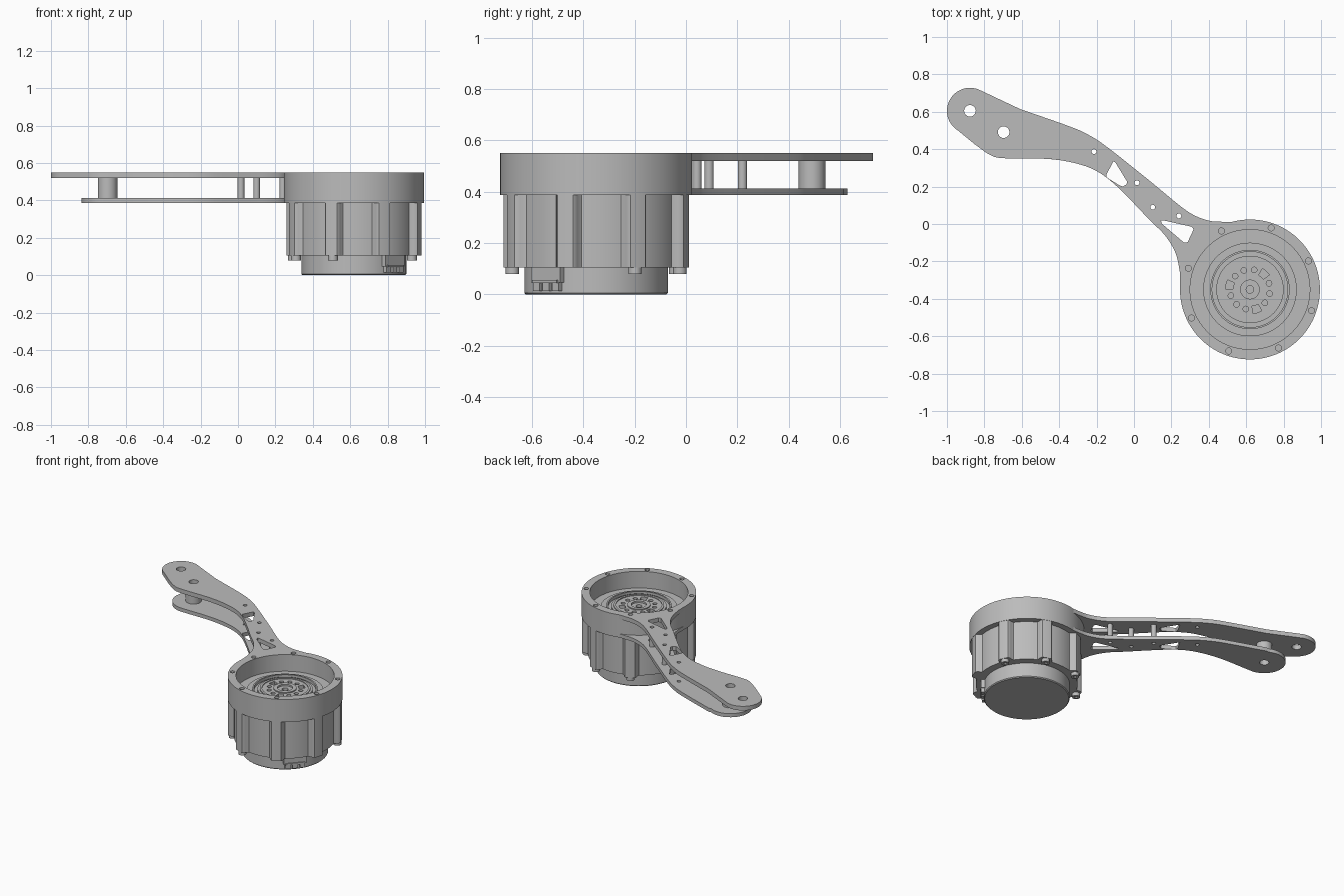
import bpy, bmesh
from math import cos, sin, pi, radians, hypot
from mathutils import Matrix, Vector

cube = bpy.data.objects.get("Cube")
if cube:
    bpy.data.objects.remove(cube, do_unlink=True)

grey = bpy.data.materials.new("machined_grey")
grey.use_nodes = True
grey.diffuse_color = (0.5, 0.5, 0.5, 1)
grey.node_tree.nodes["Principled BSDF"].inputs["Base Color"].default_value = (0.5, 0.5, 0.5, 1)

CX, CY = 0.62, -0.35           # motor axis
RING_R = 0.374
BOLT_R = 0.348
BOLTS = [26 + 45 * k for k in range(8)]


def add_mesh(name, mesh, angle=30):
    ob = bpy.data.objects.new(name, mesh)
    bpy.context.collection.objects.link(ob)
    mesh.materials.clear()
    mesh.materials.append(grey)
    bpy.ops.object.select_all(action='DESELECT')
    ob.select_set(True)
    bpy.context.view_layer.objects.active = ob
    bpy.ops.object.shade_smooth_by_angle(angle=radians(angle))
    return ob


def polar(r, deg, c=(CX, CY)):
    return (c[0] + r * cos(radians(deg)), c[1] + r * sin(radians(deg)))


def arc(c, r, a0, a1, n):
    return [polar(r, a0 + (a1 - a0) * i / n, c) for i in range(n + 1)]


def circle(c, r, n=24):
    return arc(c, r, 0, 360, n)[:-1]


def smooth_path(pts, n=6):
    """Catmull-Rom curve through the points."""
    v = [Vector(p) for p in pts]
    v = [2 * v[0] - v[1]] + v + [2 * v[-1] - v[-2]]
    out = []
    for a, b, c, d in zip(v, v[1:], v[2:], v[3:]):
        for i in range(n):
            t = i / n
            out.append(0.5 * (2 * b + (c - a) * t + (2 * a - 5 * b + 4 * c - d) * t * t
                              + (3 * b - a - 3 * c + d) * t ** 3))
    return [tuple(p) for p in out] + [tuple(pts[-1])]


def slab(name, loops, z0, z1):
    """Extrude a flat outline; the loops after the first are holes."""
    cu = bpy.data.curves.new(name, 'CURVE')
    cu.dimensions = '2D'
    cu.fill_mode = 'BOTH'
    cu.extrude = (z1 - z0) / 2
    for loop in loops:
        sp = cu.splines.new('POLY')
        sp.points.add(len(loop) - 1)
        for p, q in zip(sp.points, loop):
            p.co = (q[0], q[1], 0, 1)
        sp.use_cyclic_u = True
    tmp = bpy.data.objects.new(name + "_outline", cu)
    bpy.context.collection.objects.link(tmp)
    dg = bpy.context.evaluated_depsgraph_get()
    mesh = bpy.data.meshes.new_from_object(tmp.evaluated_get(dg))
    bpy.data.objects.remove(tmp, do_unlink=True)
    bm = bmesh.new()
    bm.from_mesh(mesh)
    bmesh.ops.remove_doubles(bm, verts=bm.verts, dist=0.0002)
    bmesh.ops.recalc_face_normals(bm, faces=bm.faces)
    bmesh.ops.translate(bm, verts=bm.verts, vec=(0, 0, (z0 + z1) / 2))
    bm.to_mesh(mesh)
    bm.free()
    mesh.name = name
    return add_mesh(name, mesh)


def lathe(name, profile, steps=96):
    """Spin an (r, z) profile round the motor axis."""
    bm = bmesh.new()
    vs = [bm.verts.new((r, 0, z)) for r, z in profile]
    es = [bm.edges.new(e) for e in zip(vs, vs[1:])]
    bmesh.ops.spin(bm, geom=vs + es, cent=(0, 0, 0), axis=(0, 0, 1),
                   angle=2 * pi, steps=steps, use_duplicate=False)
    bmesh.ops.remove_doubles(bm, verts=bm.verts, dist=0.0002)
    bmesh.ops.recalc_face_normals(bm, faces=bm.faces)
    bmesh.ops.translate(bm, verts=bm.verts, vec=(CX, CY, 0))
    mesh = bpy.data.meshes.new(name)
    bm.to_mesh(mesh)
    bm.free()
    return add_mesh(name, mesh)


def box(name, r, deg, side, size, z):
    """Box at a radius from the motor axis, turned to face outwards."""
    bm = bmesh.new()
    m = (Matrix.Translation((CX, CY, 0)) @ Matrix.Rotation(radians(deg), 4, 'Z')
         @ Matrix.Translation((r, side, z)) @ Matrix.Diagonal((*size, 1)))
    bmesh.ops.create_cube(bm, size=1, matrix=m)
    mesh = bpy.data.meshes.new(name)
    bm.to_mesh(mesh)
    bm.free()
    return add_mesh(name, mesh)


# Arm plates: shared edges, with a different rounded end on each
upper = [(-0.61, 0.615), (-0.34, 0.52), (-0.235, 0.472), (-0.135, 0.405), (0.085, 0.23),
         (0.245, 0.098), (0.325, 0.045), (0.405, 0.017), (0.47, 0.012), (0.525, 0.012)]
lower = [(0.247, -0.33), (0.244, -0.25), (0.22, -0.15), (0.165, -0.06), (0.085, 0.02),
         (-0.02, 0.13), (-0.13, 0.235), (-0.235, 0.30), (-0.37, 0.337), (-0.50, 0.35)]
root = arc((CX, CY), RING_R - 0.001, 106, 175, 24)
tip, pivot = (-0.877, 0.605), (-0.697, 0.491)
end_top = smooth_path(lower + [(-0.70, 0.352), (-0.77, 0.37), (-0.85, 0.425)])
top_outline = end_top + arc(tip, 0.123, 238, 63, 28) + smooth_path(upper) + root
low_outline = smooth_path(lower + [(-0.64, 0.351)]) + arc(pivot, 0.139, 265, 62, 28) + smooth_path(upper) + root

posts = [(0.016, 0.22), (0.10, 0.09), (0.24, 0.043)]
holes = [circle(p, 0.013, 16) for p in posts + [(-0.214, 0.387)]] + [circle(pivot, 0.031)]
holes.append([(-0.11, 0.335), (-0.10, 0.33), (-0.036, 0.225), (-0.04, 0.212),
              (-0.06, 0.2), (-0.075, 0.205), (-0.147, 0.25), (-0.147, 0.265)])
holes.append([(0.145, 0.018), (0.155, 0.02), (0.31, -0.015), (0.318, -0.03),
              (0.287, -0.097), (0.268, -0.1), (0.148, 0.002)])
slab("top_arm_plate", [top_outline] + holes + [circle(tip, 0.031)], 0.52, 0.55)
slab("bottom_arm_plate", [low_outline] + holes, 0.387, 0.413)

# Spacers between the plates
slab("pivot_spacer", [circle(pivot, 0.052, 32), circle(pivot, 0.031)], 0.413, 0.52)
for i, p in enumerate(posts):
    slab(f"post_{i + 1}", [circle(p, 0.018, 16), circle(p, 0.013, 16)], 0.413, 0.52)

# Mounting ring with screw holes
slab("mounting_ring", [circle((CX, CY), RING_R, 128), circle((CX, CY), 0.32, 128)]
     + [circle(polar(BOLT_R, a), 0.016, 16) for a in BOLTS], 0.387, 0.55)


# Ribbed motor housing
def housing_radius(deg):
    off = abs((deg - BOLTS[0] + 22.5) % 45 - 22.5)
    t = min(1, max(0, (0.056 - radians(off) * BOLT_R) / 0.026))
    return 0.332 + 0.04 * t * t * (3 - 2 * t)


slab("motor_housing", [[polar(housing_radius(a), a) for a in range(360)]], 0.105, 0.387)
lathe("rear_cap", [(0, 0), (0.274, 0), (0.28, 0.006), (0.28, 0.106)])

# Bolt ends below the housing, screw heads in the ring
for i, a in enumerate(BOLTS):
    if i < 6:
        slab(f"bolt_{i + 1}", [circle(polar(0.345, a), 0.026), circle(polar(0.345, a), 0.012, 6)], 0.08, 0.106)
    slab(f"ring_screw_{i + 1}", [circle(polar(BOLT_R, a), 0.016, 16)], 0.39, 0.51)

# Motor face inside the ring
lathe("motor_face", [(0.321, 0.39), (0.321, 0.43), (0.25, 0.43), (0.25, 0.445), (0.212, 0.445),
                     (0.212, 0.46), (0.202, 0.46), (0.202, 0.44), (0.18, 0.44), (0.18, 0.43),
                     (0.075, 0.43), (0.075, 0.462), (0.05, 0.462), (0.05, 0.45), (0.02, 0.45),
                     (0.02, 0.43), (0, 0.43)])
hub = [circle((CX, CY), 0.18, 96), circle((CX, CY), 0.075, 64)]
for k in range(3):
    hub += [circle(polar(0.107, 108 + 120 * k + d), 0.015, 16) for d in (-30, 0, 30)]
    mid = 48 + 120 * k
    hub.append(arc((CX, CY), 0.13, mid - 11, mid + 11, 6) + arc((CX, CY), 0.09, mid + 11, mid - 11, 6))
slab("output_hub", hub, 0.43, 0.455)
slab("hub_lip", [circle((CX, CY), 0.165, 96), circle((CX, CY), 0.15, 96)], 0.455, 0.461)

# Cable connector on the rear cap
box("connector_block", 0.265, -42, 0, (0.06, 0.15, 0.06), 0.076)
for i, s in enumerate((-0.05, 0, 0.05)):
    box(f"connector_plug_{i + 1}", 0.272, -42, s, (0.045, 0.034, 0.04), 0.034)
box("connector_flange", 0.28, -42, 0, (0.045, 0.13, 0.012), 0.05)
